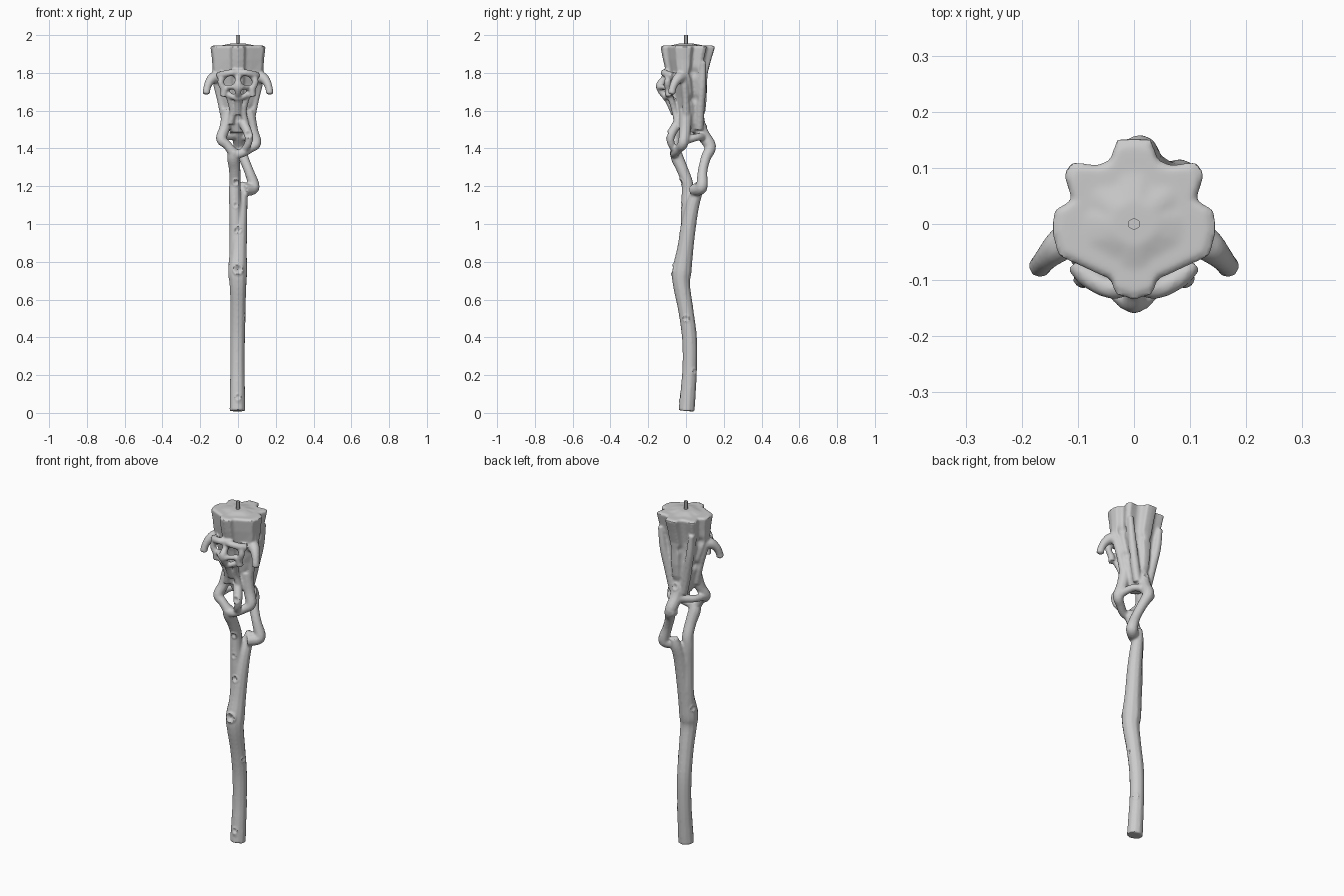
import bpy, bmesh, math
from mathutils import Vector

bm = bmesh.new()


def spline(pts, n=5):
    """Catmull-Rom samples through (x, y, z, radius) points."""
    P = [Vector(p) for p in pts]
    P = [2 * P[0] - P[1]] + P + [2 * P[-1] - P[-2]]
    out = []
    for i in range(1, len(P) - 2):
        a, b, c, d = P[i - 1:i + 3]
        for k in range(n):
            t = k / n
            out.append(0.5 * (2 * b + (c - a) * t + (2 * a - 5 * b + 4 * c - d) * t * t
                              + (3 * b - a - 3 * c + d) * t ** 3))
    return out + [P[-2]]


def loft(rings):
    """Closed skin over equal-length rings of points."""
    vs = [[bm.verts.new(p) for p in r] for r in rings]
    n = len(vs[0])
    for a, b in zip(vs, vs[1:]):
        for i in range(n):
            bm.faces.new((a[i], a[(i + 1) % n], b[(i + 1) % n], b[i]))
    for r in (vs[0], vs[-1]):
        c = bm.verts.new(sum((v.co for v in r), Vector()) / n)
        for i in range(n):
            bm.faces.new((c, r[i], r[(i + 1) % n]))


def tube(pts, mirror=False, sides=10):
    S = spline(pts)
    n = Vector((1, 0.3, 0.2))
    rings = []
    for i, s in enumerate(S):
        t = (S[min(i + 1, len(S) - 1)] - S[max(i - 1, 0)]).xyz.normalized()
        n = (n - t * n.dot(t)).normalized()
        b = t.cross(n)
        rings.append([s.xyz + s.w * (n * math.cos(a) + b * math.sin(a))
                      for a in (2 * math.pi * k / sides for k in range(sides))])
    loft(rings)
    if mirror:
        tube([(-x, y, z, r) for x, y, z, r in pts], sides=sides)


# Main shaft, and the thinner strand growing up its front
tube([(-.003, .003, .01, .043), (-.003, .012, .12, .041), (-.003, .02, .25, .039), (-.002, .018, .4, .040),
      (0, -.002, .55, .041), (0, -.024, .68, .046), (-.002, -.022, .75, .052), (.004, -.005, .86, .044),
      (.01, .015, 1.0, .04), (.015, .035, 1.1, .036), (.022, .058, 1.17, .03), (.028, .07, 1.22, .02)])
tube([(-.015, -.02, .72, .035), (-.013, .002, .9, .033), (-.014, .005, 1.05, .032), (-.018, .008, 1.16, .032),
      (-.016, .006, 1.22, .031), (-.018, -.02, 1.29, .031), (-.024, -.046, 1.35, .034), (-.02, -.058, 1.39, .03)])
# Knob at the foot of the shaft
tube([(0, .01, .09, .03), (0, -.015, .065, .024), (0, -.03, .05, .013)])

# Back limb with its elbow, running round to the right-hand knuckle
tube([(0, .05, 1.56, .045), (0, .085, 1.48, .036), (.01, .128, 1.41, .032), (.03, .105, 1.35, .027),
      (.058, .088, 1.28, .026), (.082, .085, 1.21, .031), (.075, .075, 1.185, .032), (.03, .04, 1.18, .033)])
tube([(.0, .11, 1.4, .03), (.0, .148, 1.40, .02)])
tube([(.07, .075, 1.2, .026), (.098, .07, 1.185, .02)])
# Limbs joining the front strand to the head
tube([(-.02, -.055, 1.37, .03), (-.055, -.06, 1.415, .024), (-.088, -.055, 1.45, .029),
      (-.07, -.03, 1.51, .029), (-.05, -.01, 1.6, .035)])
tube([(-.03, -.055, 1.365, .026), (.02, -.06, 1.375, .023), (.065, -.035, 1.40, .024), (.095, -.015, 1.43, .029),
      (.075, -.005, 1.50, .031), (.055, 0, 1.6, .035)])
tube([(.03, -.055, 1.385, .02), (.055, -.08, 1.43, .02), (.055, -.078, 1.475, .024), (.025, -.04, 1.54, .026)])
tube([(-.09, -.05, 1.45, .022), (-.075, .03, 1.46, .02), (-.02, .08, 1.47, .025)])
tube([(.09, -.01, 1.44, .022), (.06, .06, 1.46, .02), (.02, .09, 1.46, .022)])

# Head and crown: lobed outline blended from a rounder neck
half = [(0, -.14), (.033, -.13), (.042, -.105), (.075, -.09), (.135, -.06), (.146, -.02), (.143, .02),
        (.112, .04), (.125, .085), (.112, .106), (.065, .103), (.044, .112), (.03, .147), (0, .15)]
outline = half + [(-x, y) for x, y in half[-2:0:-1]]
rings = []
for z, w, y0, y1, lobe in [(1.485, .04, -.03, .06, 0), (1.53, .064, -.045, .08, .2), (1.6, .078, -.06, .102, .5),
                           (1.67, .098, -.075, .108, .8), (1.74, .118, -.09, .108, 1), (1.80, .134, -.11, .112, 1),
                           (1.87, .138, -.128, .13, 1), (1.938, .146, -.142, .15, 1.05), (1.945, .13, -.125, .133, 1),
                           (1.945, .09, -.085, .09, .8), (1.955, .04, -.04, .04, .3)]:
    ring = []
    for x, y in outline:
        a = math.atan2(y, x)
        r = (1 - lobe) * .146 + lobe * math.hypot(x, y)
        px, py = r * math.cos(a) / .146, r * math.sin(a) / .146
        ring.append(Vector((px * w, (y0 + y1) / 2 + py * (y1 - y0) / 2, z)))
    rings.append(ring)
loft(rings)

# Ribs flowing from crown to neck
tube([(.125, -.02, 1.86, .012), (.115, -.01, 1.76, .02), (.09, .0, 1.65, .02), (.066, 0, 1.54, .022)], True)
tube([(.1, .09, 1.86, .016), (.085, .085, 1.74, .022), (.06, .075, 1.62, .024), (.035, .07, 1.5, .022)], True)
tube([(.05, -.085, 1.68, .016), (.03, -.06, 1.6, .017), (.04, -.045, 1.53, .018)], True)
# Drooping side horns
tube([(.09, -.01, 1.77, .036), (.128, -.035, 1.775, .031), (.153, -.058, 1.75, .023), (.165, -.072, 1.715, .02),
      (.168, -.076, 1.69, .021)], True)
tube([(.16, -.07, 1.705, .018), (.178, -.078, 1.69, .012)], True)
# Face: brow, cheek tendrils, snout and jaw
tube([(0, -.105, 1.80, .02), (.04, -.115, 1.80, .019), (.08, -.095, 1.79, .02), (.105, -.07, 1.785, .018)], True)
tube([(.08, -.09, 1.785, .022), (.092, -.098, 1.75, .017), (.075, -.095, 1.71, .018), (.078, -.09, 1.675, .019)], True)
tube([(0, -.10, 1.81, .024), (0, -.115, 1.77, .018), (0, -.138, 1.735, .022), (0, -.13, 1.70, .018),
      (0, -.095, 1.66, .02), (0, -.06, 1.58, .018)])
tube([(.01, -.14, 1.725, .018), (.035, -.12, 1.725, .014), (.06, -.09, 1.72, .018)], True)
tube([(0, -.108, 1.665, .016), (.03, -.10, 1.675, .015), (.06, -.08, 1.69, .018)], True)

bmesh.ops.recalc_face_normals(bm, faces=bm.faces)
mesh = bpy.data.meshes.new("gnarled_staff")
bm.to_mesh(mesh)
bm.free()
staff = bpy.data.objects.new("gnarled_staff", mesh)
bpy.context.collection.objects.link(staff)
bpy.context.view_layer.objects.active = staff
staff.select_set(True)

# Fuse all limbs into one organic surface
m = staff.modifiers.new("fuse", 'REMESH')
m.mode, m.voxel_size = 'VOXEL', 0.006
s = staff.modifiers.new("soften", 'SMOOTH')
s.factor, s.iterations = 0.5, 4
for name in ("fuse", "soften"):
    bpy.ops.object.modifier_apply(modifier=name)

# Knot holes and hollows: (centre, radius, depth, rim height)
knots = [((0, -.075, .76), .028, .013, .006), ((-.01, -.03, 1.22), .02, .009, .004),
         ((0, -.03, .97), .02, .01, .003), ((-.012, -.03, 1.1), .018, .008, .002), ((0, -.035, .085), .018, .006, .003),
         ((.04, 0, .5), .018, .006, .003), ((.033, .05, .22), .02, .006, .003), ((-.05, 0, .8), .02, .007, .003),
         ((.055, -.1, 1.475), .022, .008, .003), ((.04, -.12, 1.76), .03, .014, 0), ((-.04, -.12, 1.76), .03, .014, 0),
         ((.12, .04, 1.8), .045, .016, 0), ((-.12, .04, 1.8), .045, .016, 0), ((.09, .04, 1.66), .04, .012, 0),
         ((-.09, .04, 1.66), .04, .012, 0), ((0, .11, 1.54), .022, .008, .003), ((.04, .11, 1.76), .035, .012, 0),
         ((-.04, .11, 1.76), .035, .012, 0)]
bm = bmesh.new()
bm.from_mesh(staff.data)
bm.normal_update()
for c, r, depth, rim in knots:
    for v in bm.verts:
        d = (v.co - Vector(c)).length / r
        if d < 1.4:
            v.co += v.normal * (rim * math.exp(-((d - .9) / .25) ** 2) - depth * math.exp(-(d / .5) ** 2))
bm.to_mesh(staff.data)
bm.free()
bpy.ops.object.shade_smooth_by_angle(angle=math.radians(40))

# Thin wick at the crown centre
bpy.ops.mesh.primitive_cylinder_add(vertices=6, radius=.011, depth=.06, location=(0, 0, 1.97))
bpy.context.object.name = "wick"
